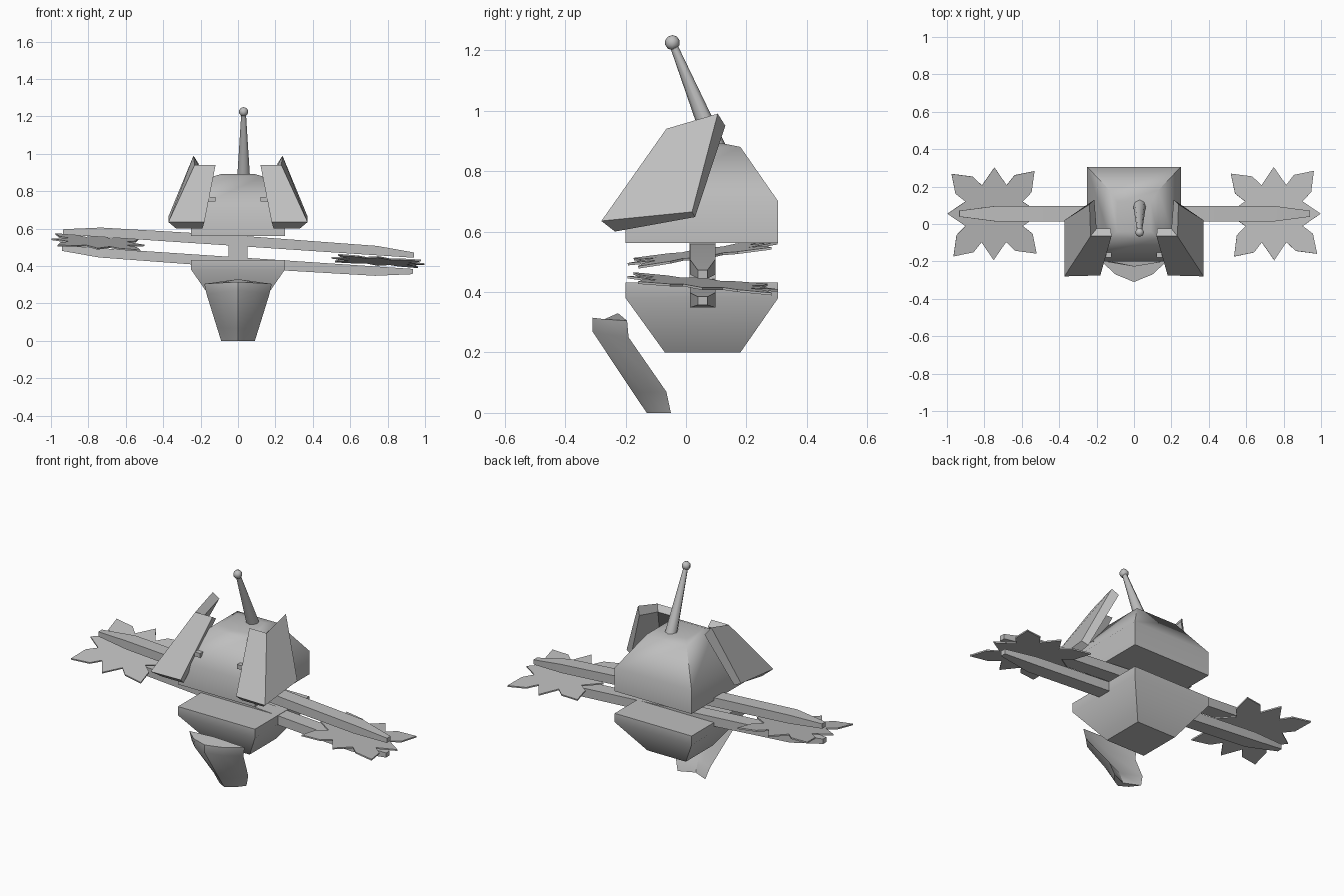
import bpy, bmesh, math
from mathutils import Matrix, Vector

if "Cube" in bpy.data.objects:
    bpy.data.objects.remove(bpy.data.objects["Cube"])

grey = bpy.data.materials.new("plain grey")
grey.diffuse_color = (0.52, 0.52, 0.52, 1)
grey.use_nodes = True
grey.node_tree.nodes["Principled BSDF"].inputs["Base Color"].default_value = grey.diffuse_color


def finish(name, bm, smooth=0):
    bmesh.ops.recalc_face_normals(bm, faces=bm.faces)
    me = bpy.data.meshes.new(name)
    bm.to_mesh(me)
    bm.free()
    ob = bpy.data.objects.new(name, me)
    bpy.context.collection.objects.link(ob)
    me.materials.append(grey)
    if smooth:
        bpy.ops.object.select_all(action='DESELECT')
        ob.select_set(True)
        bpy.context.view_layer.objects.active = ob
        bpy.ops.object.shade_smooth_by_angle(angle=math.radians(smooth))
    return ob


def loft(name, rings, smooth=0, matrix=None):
    """Skin a list of equal-sized closed rings and cap both ends."""
    bm = bmesh.new()
    rows = [[bm.verts.new(p) for p in r] for r in rings]
    n = len(rows[0])
    for a, b in zip(rows, rows[1:]):
        for i in range(n):
            j = (i + 1) % n
            bm.faces.new((a[i], a[j], b[j], b[i]))
    bm.faces.new(rows[0])
    bm.faces.new(rows[-1])
    if matrix:
        bm.transform(matrix)
    return finish(name, bm, smooth)


def rect_z(hx, y0, y1, z):
    return [(-hx, y0, z), (hx, y0, z), (hx, y1, z), (-hx, y1, z)]


# Hulls
loft("lower_hull", [rect_z(.125, -.07, .18, .2), rect_z(.25, -.2, .305, .38),
                    rect_z(.25, -.2, .305, .432)], 50)
loft("upper_hull", [rect_z(.25, -.2, .305, .562), rect_z(.25, -.2, .305, .70),
                    rect_z(.13, -.075, .18, .88), rect_z(.09, -.04, .12, .892)], 50)
loft("centre_post", [rect_z(.052, .012, .097, .42), rect_z(.052, .012, .097, .57)])

# Twin bars holding the saw discs, tilted down to the right
tilt = Matrix.Translation((0, .055, .477)) @ Matrix.Rotation(math.radians(3.8), 4, 'Y')
stations = [(.94, .03, .058, .016), (.74, .03, .08, .042), (0, .03, .086, .042)]
full = stations + [(-x, a, b, h) for x, a, b, h in reversed(stations[:-1])]
for s, label in ((1, "upper_bar"), (-1, "lower_bar")):
    loft(label, [[(x, -h, s * a), (x, h, s * a), (x, h, s * b), (x, -h, s * b)]
                 for x, a, b, h in full], 30, tilt)

# Saw discs: one quarter of the outline turned four times
quarter = [(.25, 0), (.153, .066), (.2, .116), (.215, .23), (.108, .208), (.066, .154)]
outline = []
for k in range(4):
    c, s = [(1, 0), (0, 1), (-1, 0), (0, -1)][k]
    outline += [(c * x - s * y, s * x + c * y) for x, y in quarter]
for side, lean, label in ((-1, 8, "left_saw"), (1, -5, "right_saw")):
    m = tilt @ Matrix.Translation((side * .75, 0, 0)) @ Matrix.Rotation(math.radians(lean), 4, 'X')
    loft(label, [[(x, y, z) for x, y in outline] for z in (-.004, .004)], 0, m)

# Folded shoulder plates: front leaf and side leaf, with thickness
for s, label in ((1, "right"), (-1, "left")):
    pts = [(.18, -.275, .635), (.372, -.28, .635), (.372, .02, .665),
           (.12, -.065, .94), (.232, -.065, .94), (.238, .105, .99)]
    back = [(.19, -.235, .60), (.33, -.235, .60), (.335, .03, .648),
            (.125, -.025, .915), (.2, -.025, .915), (.212, .13, .95)]
    bm = bmesh.new()
    v = [bm.verts.new((s * x, y, z)) for x, y, z in pts]
    w = [bm.verts.new((s * x, y, z)) for x, y, z in back]
    for q in (v, w):
        bm.faces.new((q[0], q[1], q[4], q[3]))
        bm.faces.new((q[1], q[2], q[5], q[4]))
    rim = [0, 1, 2, 5, 4, 3]
    for a, b in zip(rim, rim[1:] + rim[:1]):
        bm.faces.new((v[a], v[b], w[b], w[a]))
    finish(label + "_shoulder_plate", bm, 30)
    # stub joining the plate to the hull
    x0, x1 = sorted((s * .12, s * .21))
    loft(label + "_plate_mount", [[(x0, -.18, z), (x1, -.18, z), (x1, -.08, z), (x0, -.08, z)]
                                  for z in (.745, .77)])

# Chin: V-shaped wedge, rings of front, side, inner and side points
chin = [(-.13, -.05, -.09, .09, 0, 0, 0), (-.175, -.065, -.115, .112, .067, .07, .07),
        (-.31, -.19, -.225, .168, .27, .25, .25), (-.31, -.195, -.225, .18, .315, .305, .33)]
loft("chin", [[(0, f, zf), (-w * .55, f + (s - f) * .35, (zf + zs) / 2), (-w, s, zs), (0, i, zi),
               (w, s, zs), (w * .55, f + (s - f) * .35, (zf + zs) / 2)]
              for f, s, i, w, zf, zs, zi in chin], 40)

# Antenna rod and tip
p0, p1 = Vector((.03, .105, .86)), Vector((.03, -.045, 1.225))
d = p1 - p0
m = Matrix.Translation((p0 + p1) / 2) @ d.to_track_quat('Z', 'Y').to_matrix().to_4x4()
bm = bmesh.new()
bmesh.ops.create_cone(bm, cap_ends=True, segments=8, radius1=.035, radius2=.012,
                      depth=d.length, matrix=m)
finish("antenna_rod", bm, 50)
bm = bmesh.new()
bmesh.ops.create_uvsphere(bm, u_segments=8, v_segments=5, radius=.025,
                          matrix=Matrix.Translation(p1))
finish("antenna_tip", bm, 50)
